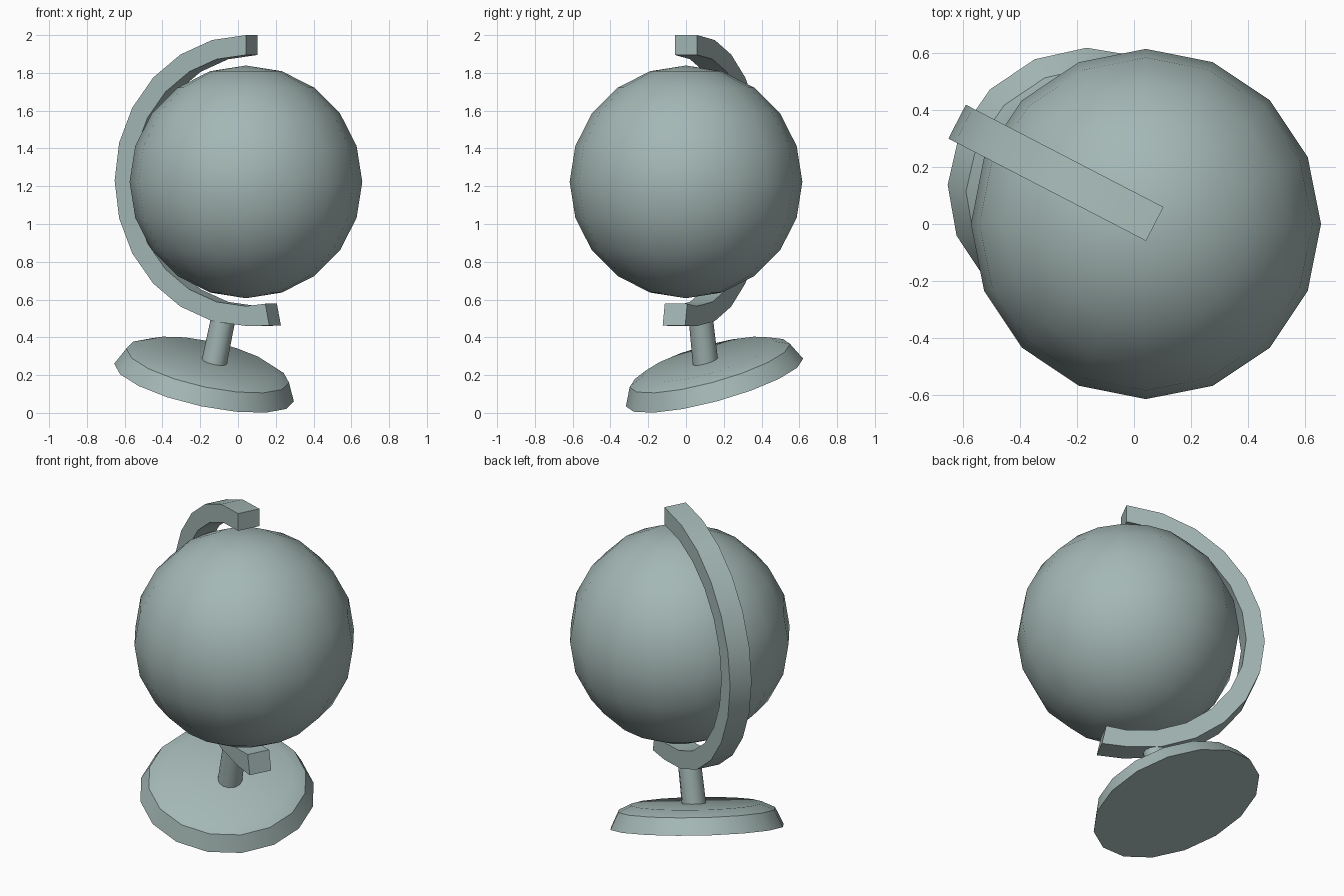
import bpy, bmesh, math
from mathutils import Vector

if "Cube" in bpy.data.objects:
    bpy.data.objects.remove(bpy.data.objects["Cube"])

mat = bpy.data.materials.new("grey green")
mat.diffuse_color = (0.37, 0.475, 0.46, 1)
mat.use_nodes = True
mat.node_tree.nodes["Principled BSDF"].inputs["Base Color"].default_value = mat.diffuse_color


def finish(name, bm, angle=35):
    bmesh.ops.recalc_face_normals(bm, faces=bm.faces)
    me = bpy.data.meshes.new(name)
    bm.to_mesh(me)
    bm.free()
    me.materials.append(mat)
    ob = bpy.data.objects.new(name, me)
    bpy.context.collection.objects.link(ob)
    bpy.ops.object.select_all(action='DESELECT')
    ob.select_set(True)
    bpy.context.view_layer.objects.active = ob
    bpy.ops.object.shade_smooth_by_angle(angle=math.radians(angle))
    return ob


def place(ob, origin, axis):
    ob.location = origin
    ob.rotation_mode = 'QUATERNION'
    ob.rotation_quaternion = Vector((0, 0, 1)).rotation_difference(Vector(axis))


def lathe(name, profile, sides, origin, axis):
    # closed stack of rings (radius, height), capped at both ends
    bm = bmesh.new()
    rings = [[bm.verts.new((r * math.cos(2 * math.pi * i / sides),
                            r * math.sin(2 * math.pi * i / sides), h))
              for i in range(sides)] for r, h in profile]
    for a, b in zip(rings, rings[1:]):
        for i in range(sides):
            j = (i + 1) % sides
            bm.faces.new((a[i], a[j], b[j], b[i]))
    bm.faces.new(rings[0])
    bm.faces.new(rings[-1])
    ob = finish(name, bm)
    place(ob, origin, axis)
    return ob


# globe ball
bm = bmesh.new()
bmesh.ops.create_uvsphere(bm, u_segments=16, v_segments=10, radius=0.616)
globe = finish("globe_ball", bm)
globe.location = (0.042, 0, 1.223)

# curved arm: a bar swept along a half circle in a vertical plane
centre = Vector((0.073, 0, 1.23))
out = Vector((-0.888, 0.46, 0))
side = Vector((0.46, 0.888, 0)) * 0.067
path = []
for i in range(13):
    a = math.radians(15 * i)
    s, c = math.sin(a), math.cos(a)
    path.append(((0.783 * s, 0.77 * c), (0.678 * s, 0.665 * c)))
path.append(((-0.139, -0.768), (-0.115, -0.652)))   # lower tip
bm = bmesh.new()
sections = []
for (so, zo), (si, zi) in path:
    po = centre + out * so + Vector((0, 0, zo))
    pi = centre + out * si + Vector((0, 0, zi))
    sections.append([bm.verts.new(p) for p in (po - side, po + side, pi + side, pi - side)])
for a, b in zip(sections, sections[1:]):
    for i in range(4):
        j = (i + 1) % 4
        bm.faces.new((a[i], a[j], b[j], b[i]))
bm.faces.new(sections[0])
bm.faces.new(sections[-1])
finish("curved_arm", bm)

# stem: radial to the arm, runs down into the base
t = math.radians(13.1)
down = out * math.sin(t) + Vector((0, 0, -math.cos(t)))
lathe("stem", [(0.068, 0), (0.064, 0.28)], 12, centre + down * 1.01, -down)

# tilted round base
lathe("base", [(0.486, 0), (0.44, 0.095), (0.365, 0.13)], 16,
      (-0.18, 0.151, 0.161), (0.205, -0.26, 0.944))
